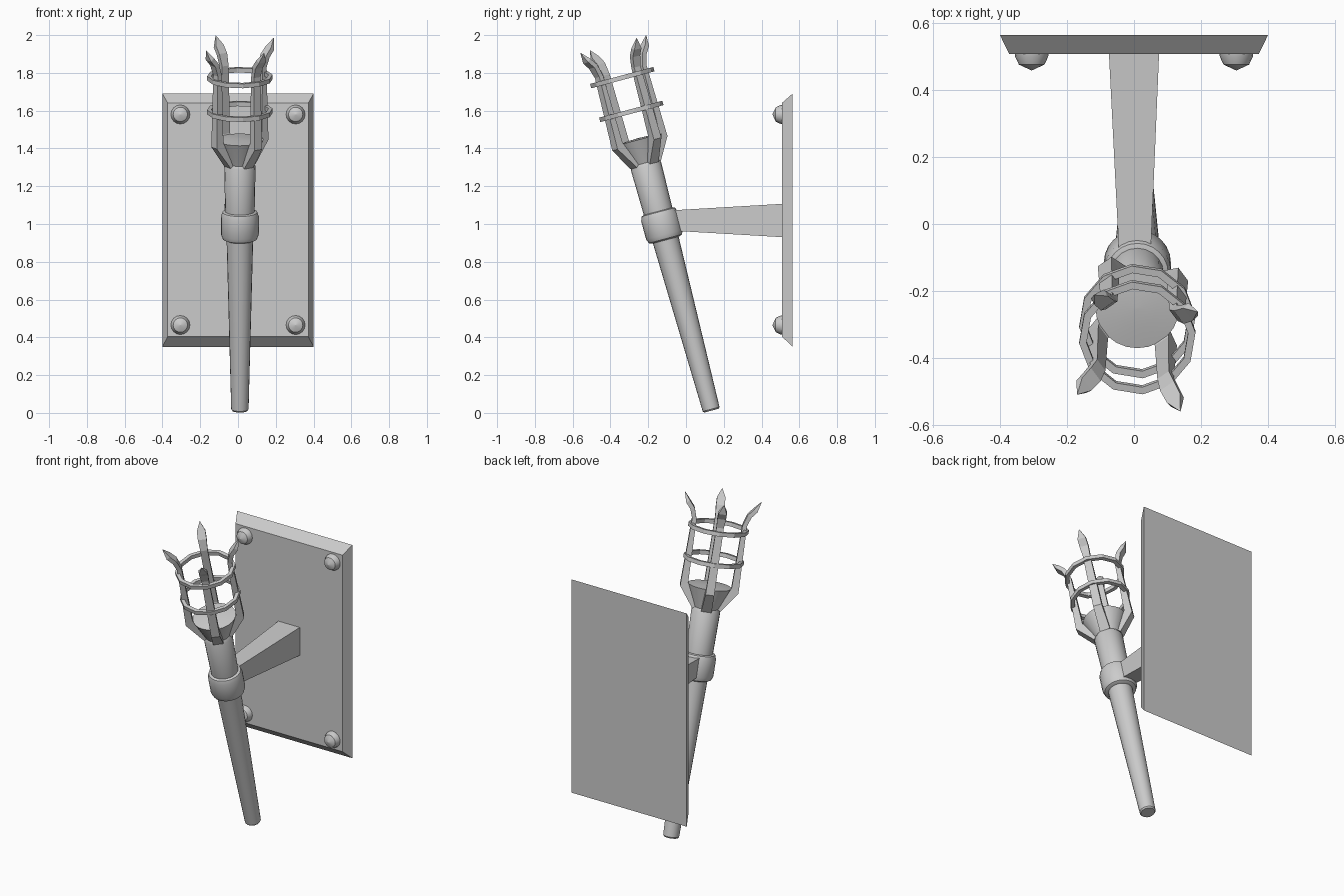
import bpy, bmesh, math
from mathutils import Matrix, Vector

if "Cube" in bpy.data.objects:
    bpy.data.objects.remove(bpy.data.objects["Cube"])

# Torch space: origin at the butt of the handle, leaning 15 degrees forward
TORCH = Matrix.Translation((0.01, 0.135, 0.012)) @ Matrix.Rotation(math.radians(15), 4, 'X')
TURN = math.radians(35.5)


def finish(name, bm, matrix=Matrix(), smooth=False):
    bmesh.ops.recalc_face_normals(bm, faces=bm.faces)
    me = bpy.data.meshes.new(name)
    bm.to_mesh(me)
    bm.free()
    me.transform(matrix)
    ob = bpy.data.objects.new(name, me)
    bpy.context.collection.objects.link(ob)
    if smooth:
        bpy.ops.object.select_all(action='DESELECT')
        ob.select_set(True)
        bpy.context.view_layer.objects.active = ob
        bpy.ops.object.shade_smooth_by_angle(angle=math.radians(35))
    return ob


def loft(bm, sections, closed=False):
    """Bridge equal-length point loops; cap the ends unless closed."""
    loops = [[bm.verts.new(p) for p in s] for s in sections]
    n = len(loops[0])
    pairs = list(zip(loops, loops[1:]))
    if closed:
        pairs.append((loops[-1], loops[0]))
    for a, b in pairs:
        for i in range(n):
            j = (i + 1) % n
            bm.faces.new((a[i], a[j], b[j], b[i]))
    if not closed:
        bm.faces.new(loops[0][::-1])
        bm.faces.new(loops[-1])


def lathe(name, profile, sides, matrix=TORCH, closed=False, smooth=True, turn=0):
    bm = bmesh.new()
    loft(bm, [[(r * math.cos(turn + 2 * math.pi * i / sides),
                r * math.sin(turn + 2 * math.pi * i / sides), t)
               for i in range(sides)] for r, t in profile], closed)
    return finish(name, bm, matrix, smooth)


def rect(y, x0, x1, z0, z1):
    return [(x0, y, z0), (x1, y, z0), (x1, y, z1), (x0, y, z1)]


# Wall plate with chamfered front
bm = bmesh.new()
loft(bm, [rect(0.564, -0.4, 0.4, 0.35, 1.69), rect(0.507, -0.372, 0.372, 0.405, 1.64)])
finish("wall_plate", bm)

# Tapered bracket arm
bm = bmesh.new()
loft(bm, [rect(0.515, -0.075, 0.075, 0.93, 1.107), rect(-0.08, -0.045, 0.05, 0.965, 1.072)])
finish("bracket_arm", bm)

# Four rivets
for x in (-0.305, 0.305):
    for z in (0.465, 1.58):
        m = Matrix.Translation((x, 0.51, z)) @ Matrix.Rotation(math.radians(90), 4, 'X')
        lathe("rivet", [(0.051, 0), (0.049, 0.012), (0.038, 0.035), (0.001, 0.052)], 16, m)

# Handle, collar and upper shaft
lathe("handle", [(0.04, 0), (0.046, 0.008), (0.071, 0.96)], 20)
lathe("collar", [(0.075, 0.935), (0.091, 0.942), (0.1, 0.965), (0.1, 1.065),
                 (0.092, 1.088), (0.07, 1.095)], 24)
lathe("upper_shaft", [(0.078, 1.08), (0.083, 1.34), (0.07, 1.362)], 20)

# Flared cup that holds the fire
lathe("cup", [(0.07, 1.35), (0.085, 1.39), (0.125, 1.485), (0.06, 1.492), (0.002, 1.494)], 24)

# Cage prongs: (inner r, inner height, outer r, outer height, half width)
PRONG = [(0.05, 1.375, 0.08, 1.345, 0.03), (0.125, 1.49, 0.168, 1.465, 0.025),
         (0.132, 1.86, 0.158, 1.86, 0.021), (0.152, 1.925, 0.176, 1.915, 0.025),
         (0.185, 1.965, 0.205, 1.95, 0.024), (0.219, 2.008, 0.221, 2.006, 0.001)]
for k in range(4):
    bm = bmesh.new()
    loft(bm, [[(a, -w, ta), (b, -w, tb), (b, w, tb), (a, w, ta)] for a, ta, b, tb, w in PRONG])
    finish("cage_prong", bm, TORCH @ Matrix.Rotation(TURN + k * math.pi / 2, 4, 'Z'))

# Two hoops around the prongs
for t in (1.64, 1.825):
    lathe("cage_hoop", [(0.152, t - 0.012), (0.174, t - 0.012), (0.174, t + 0.012),
                        (0.152, t + 0.012)], 12, closed=True, smooth=False, turn=TURN)
